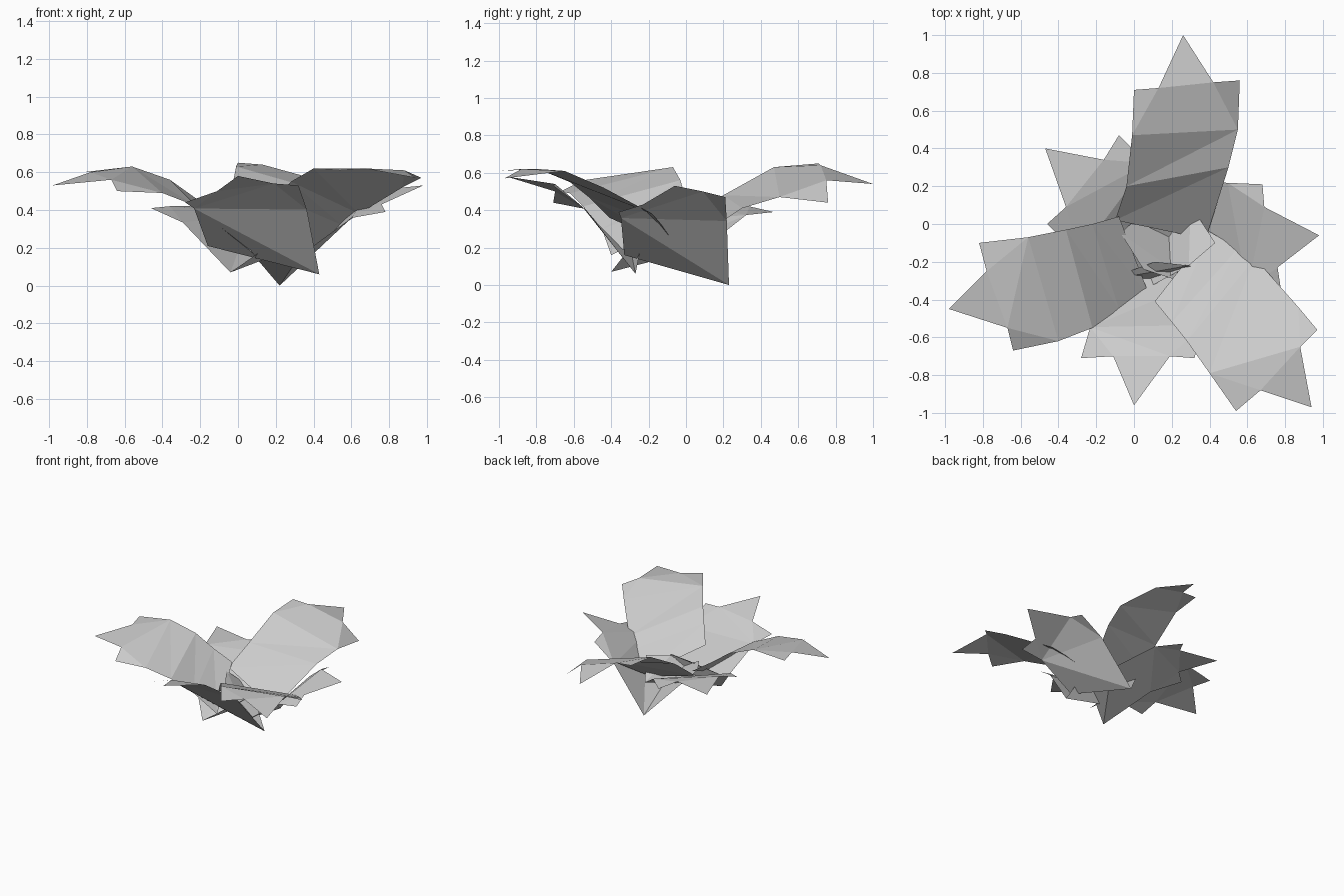
import bpy
import bmesh
from mathutils import Vector

# Remove the default cube
default_cube = bpy.data.objects.get("Cube")
if default_cube:
    bpy.data.objects.remove(default_cube, do_unlink=True)

# Single plain grey finish
grey = bpy.data.materials.new("leaf_grey")
grey.use_nodes = True
colour = (.6, .6, .6, 1)
grey.diffuse_color = colour
shader = next(n for n in grey.node_tree.nodes if n.type == "BSDF_PRINCIPLED")
shader.inputs["Base Color"].default_value = colour
shader.inputs["Roughness"].default_value = .8


def build_leaf(name, left_edge, right_edge, left_notch, tip, right_notch):
    """Folded sheet: two edges run from base to outer corners, then a pointed end."""
    bm = bmesh.new()
    left = [bm.verts.new(p) for p in left_edge]
    right = [bm.verts.new(p) for p in right_edge]
    notch_l, point, notch_r = [bm.verts.new(p) for p in (left_notch, tip, right_notch)]

    # Bent strip, one folded panel per pair of edge points
    for i in range(len(left) - 2):
        bm.faces.new((left[i], right[i], right[i + 1]))
        bm.faces.new((left[i], right[i + 1], left[i + 1]))

    # Outer panel with side teeth, then the central point
    bm.faces.new((left[-2], notch_l, left[-1]))
    bm.faces.new((left[-2], right[-2], notch_l))
    bm.faces.new((right[-2], notch_r, notch_l))
    bm.faces.new((right[-2], right[-1], notch_r))
    bm.faces.new((notch_l, notch_r, point))

    mesh = bpy.data.meshes.new(name)
    bm.to_mesh(mesh)
    bm.free()
    mesh.materials.append(grey)
    leaf = bpy.data.objects.new(name, mesh)
    bpy.context.collection.objects.link(leaf)
    return leaf


def bulge(shoulder, corner):
    """Point along a side edge, lifted to make the cupped fold."""
    return Vector(shoulder).lerp(Vector(corner), .6) + Vector((0, 0, .06))


def build_lower_leaf(name, left, right, left_notch, tip, right_notch):
    """Cupped leaf: narrow base, low wide shoulders, lifted fold, outer corners."""
    edges = [(base, shoulder, bulge(shoulder, corner), corner)
             for base, shoulder, corner in (left, right)]
    return build_leaf(name, edges[0], edges[1], left_notch, tip, right_notch)


# Three long upper leaves
build_leaf(
    "upper_leaf_back",
    left_edge=[(-.1, .02, .33), (-.04, .2, .48), (-.01, .47, .63), (0, .71, .65)],
    right_edge=[(.38, -.08, .16), (.5, .3, .41), (.55, .5, .47), (.56, .76, .44)],
    left_notch=(.13, .72, .64), tip=(.26, 1, .54), right_notch=(.42, .75, .56))

build_leaf(
    "upper_leaf_right",
    left_edge=[(.09, -.4, .16), (-.08, -.45, .3), (-.22, -.55, .42),
               (-.4, -.62, .49), (-.64, -.67, .5)],
    right_edge=[(-.08, .04, .37), (-.22, 0, .46), (-.36, -.03, .56),
                (-.56, -.07, .63), (-.82, -.1, .6)],
    left_notch=(-.67, -.55, .56), tip=(-.98, -.45, .53), right_notch=(-.78, -.25, .6))

build_leaf(
    "upper_leaf_front",
    left_edge=[(.4, -.04, .19), (.55, -.13, .32), (.64, -.18, .38),
               (.87, -.44, .52), (.97, -.56, .57)],
    right_edge=[(.11, -.41, .36), (.2, -.52, .47), (.28, -.62, .55),
                (.4, -.79, .62), (.54, -.99, .61)],
    left_notch=(.88, -.65, .61), tip=(.94, -.97, .57), right_notch=(.67, -.88, .62))

# Three short lower leaves, each edge given as base, shoulder, outer corner
build_lower_leaf(
    "lower_leaf_left",
    left=[(-.07, -.05, .34), (.22, .23, 0), (.68, .21, .47)],
    right=[(.05, -.24, .31), (.33, -.33, .16), (.78, -.36, .39)],
    left_notch=(.69, .09, .5), tip=(.98, -.06, .53), right_notch=(.76, -.23, .43))

build_lower_leaf(
    "lower_leaf_front",
    left=[(.29, -.22, .31), (.43, -.27, .06), (.32, -.71, .53)],
    right=[(.11, -.2, .31), (-.16, -.3, .21), (-.28, -.71, .44)],
    left_notch=(.19, -.7, .54), tip=(0, -.96, .58), right_notch=(-.11, -.7, .5))

build_lower_leaf(
    "lower_leaf_back",
    left=[(.29, -.22, .3), (-.04, -.4, .07), (-.46, 0, .41)],
    right=[(.43, -.1, .31), (.3, .1, .2), (-.08, .47, .39)],
    left_notch=(-.36, .09, .42), tip=(-.47, .4, .42), right_notch=(-.16, .34, .42))
